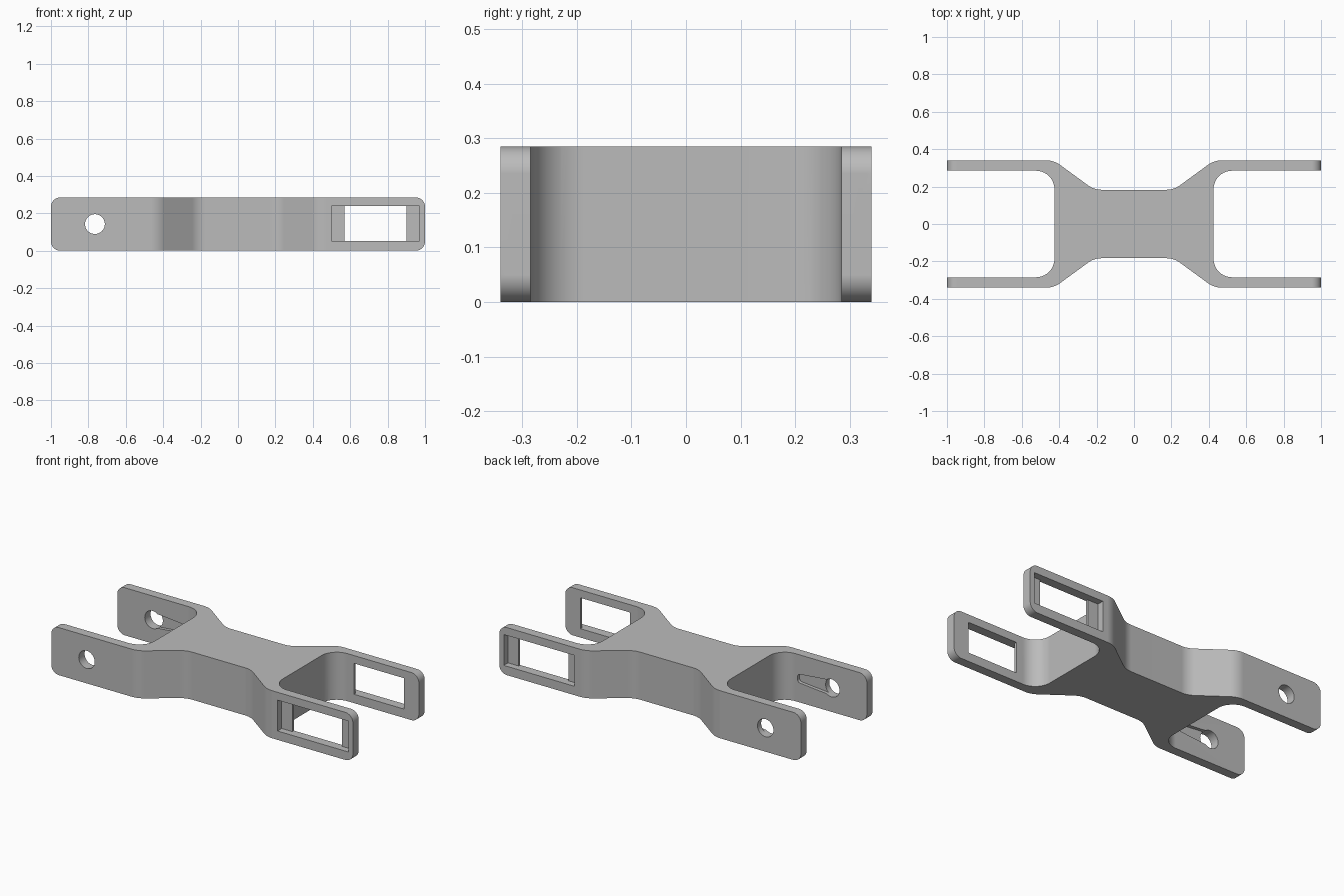
import bpy, bmesh, math
from mathutils import Vector

cube = bpy.data.objects.get("Cube")
if cube:
    bpy.data.objects.remove(cube, do_unlink=True)

HEIGHT = 0.285
MID = HEIGHT / 2
ARM_IN, ARM_OUT = 0.285, 0.34

grey = bpy.data.materials.new("light grey")
grey.use_nodes = True
grey.diffuse_color = (0.5, 0.5, 0.5, 1)
grey.node_tree.nodes["Principled BSDF"].inputs["Base Color"].default_value = (0.5, 0.5, 0.5, 1)


def fillet(corners, steps=10):
    """Round the corners (x, y, radius) of a closed outline."""
    out = []
    for i, (x, y, r) in enumerate(corners):
        p = Vector((x, y))
        if r == 0:
            out.append(p)
            continue
        a = (Vector(corners[i - 1][:2]) - p).normalized()
        b = (Vector(corners[(i + 1) % len(corners)][:2]) - p).normalized()
        half = a.angle(b) / 2
        centre = p + (a + b).normalized() * (r / math.sin(half))
        start = p + a * (r / math.tan(half)) - centre
        end = p + b * (r / math.tan(half)) - centre
        sweep = math.pi - 2 * half
        for k in range(steps + 1):
            t = k / steps
            out.append(centre + (start * math.sin((1 - t) * sweep)
                                 + end * math.sin(t * sweep)) / math.sin(sweep))
    return out


def prism(name, outline, axis, low, high):
    """Extrude a 2D outline along z (plan) or y (elevation)."""
    def place(p, d):
        return (p[0], p[1], d) if axis == "z" else (p[0], d, p[1])
    bm = bmesh.new()
    face = bm.faces.new([bm.verts.new(place(p, low)) for p in outline])
    grown = bmesh.ops.extrude_face_region(bm, geom=[face])["geom"]
    verts = [v for v in grown if isinstance(v, bmesh.types.BMVert)]
    bmesh.ops.translate(bm, verts=verts, vec=place((0, 0), high - low))
    bmesh.ops.recalc_face_normals(bm, faces=bm.faces)
    mesh = bpy.data.meshes.new(name)
    bm.to_mesh(mesh)
    bm.free()
    mesh.materials.append(grey)
    obj = bpy.data.objects.new(name, mesh)
    bpy.context.collection.objects.link(obj)
    return obj


def boolean(target, cutter, operation="DIFFERENCE"):
    mod = target.modifiers.new(cutter.name, "BOOLEAN")
    mod.operation, mod.solver, mod.object = operation, "EXACT", cutter
    bpy.context.view_layer.objects.active = target
    bpy.ops.object.modifier_apply(modifier=mod.name)
    bpy.data.objects.remove(cutter, do_unlink=True)


# Double fork plan: one quarter, mirrored both ways
quarter = [(0.425, ARM_IN, 0.1), (1, ARM_IN, 0), (1, ARM_OUT, 0),
           (0.428, ARM_OUT, 0.12), (0.213, 0.183, 0.12)]
half = quarter + [(-x, y, r) for x, y, r in reversed(quarter)]
plan = half + [(x, -y, r) for x, y, r in reversed(half)]
link = prism("double_fork_link", fillet(plan), "z", 0, HEIGHT)

# Rounded arm ends
side = [(-1, 0, 0.05), (1, 0, 0.05), (1, HEIGHT, 0.05), (-1, HEIGHT, 0.05)]
boolean(link, prism("rounded_ends", fillet(side), "y", -0.5, 0.5), "INTERSECT")

# Stepped windows: wide recess outside, narrower opening inside
step = 0.3
window = [(0.5, 0.4), (0.97, 0.4), (0.97, step), (0.9, step),
          (0.9, 0.25), (0.57, 0.25), (0.57, step), (0.5, step)]
for name, sign in (("back_window", 1), ("front_window", -1)):
    boolean(link, prism(name, [(x, y * sign) for x, y in window], "z", 0.053, 0.238))

# Tapered grooves on the inner faces, leading to the pin holes
hole_x = -0.765
groove = [(hole_x, MID - 0.045, 0), (-0.54, MID - 0.025, 0.018),
          (-0.54, MID + 0.025, 0.018), (hole_x, MID + 0.045, 0)]
boolean(link, prism("grooves", fillet(groove), "y", -0.305, 0.305))

# Pin holes through both arms
turns = [2 * math.pi * k / 40 for k in range(40)]
ring = [(hole_x + 0.053 * math.cos(t), MID + 0.053 * math.sin(t)) for t in turns]
boolean(link, prism("pin_holes", ring, "y", -0.5, 0.5))

# Smooth the curved walls, keep the edges crisp
bpy.ops.object.select_all(action="DESELECT")
link.select_set(True)
bpy.context.view_layer.objects.active = link
bpy.ops.object.shade_smooth_by_angle(angle=math.radians(30))
weighted = link.modifiers.new("even_normals", "WEIGHTED_NORMAL")
weighted.keep_sharp = True
